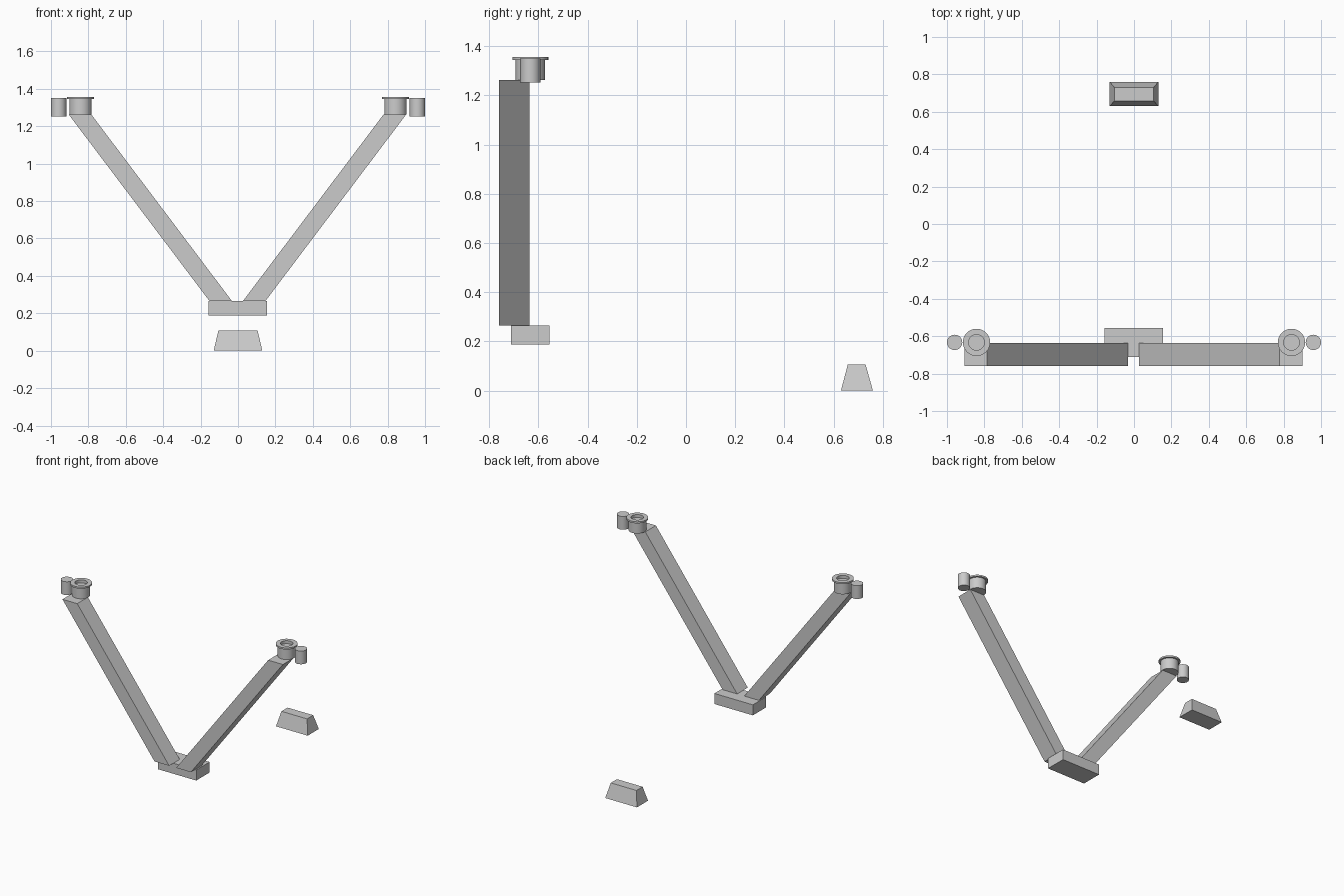
import bpy, bmesh, math

if "Cube" in bpy.data.objects:
    bpy.data.objects.remove(bpy.data.objects["Cube"])


def finish(name, bm, smooth=False):
    bmesh.ops.recalc_face_normals(bm, faces=bm.faces[:])
    mesh = bpy.data.meshes.new(name)
    bm.to_mesh(mesh)
    bm.free()
    obj = bpy.data.objects.new(name, mesh)
    bpy.context.collection.objects.link(obj)
    if smooth:
        bpy.ops.object.select_all(action='DESELECT')
        obj.select_set(True)
        bpy.context.view_layer.objects.active = obj
        bpy.ops.object.shade_smooth_by_angle(angle=math.radians(35))
    return obj


def loft(name, bottom, top):
    """Six-sided solid between two rectangles (x0, x1, y0, y1, z)."""
    bm = bmesh.new()
    rings = []
    for x0, x1, y0, y1, z in (bottom, top):
        rings.append([bm.verts.new((x, y, z)) for x, y in
                      ((x0, y0), (x1, y0), (x1, y1), (x0, y1))])
    a, b = rings
    bm.faces.new(a)
    bm.faces.new(b)
    for i in range(4):
        j = (i + 1) % 4
        bm.faces.new((a[i], a[j], b[j], b[i]))
    return finish(name, bm)


def lathe(name, profile, x, y, sides=32):
    """Closed turned solid; the profile's ends are capped with discs."""
    bm = bmesh.new()
    rings = [[bm.verts.new((x + r * math.cos(2 * math.pi * i / sides),
                            y + r * math.sin(2 * math.pi * i / sides), z))
              for i in range(sides)] for r, z in profile]
    for a, b in zip(rings, rings[1:]):
        for i in range(sides):
            j = (i + 1) % sides
            bm.faces.new((a[i], a[j], b[j], b[i]))
    bm.faces.new(rings[0])
    bm.faces.new(rings[-1])
    return finish(name, bm, smooth=True)


# Separate tapered block at the back
loft("rear_wedge", (-0.13, 0.13, 0.63, 0.76, 0), (-0.105, 0.105, 0.658, 0.73, 0.107))

# Block joining the arms
loft("base_block", (-0.159, 0.156, -0.711, -0.555, 0.187),
     (-0.159, 0.156, -0.711, -0.555, 0.265))

for side, s in (("left", -1), ("right", 1)):
    # Slanted arm
    def span(inner, outer):
        return sorted((s * inner - 0.003, s * outer - 0.003))
    loft(f"{side}_arm", (*span(0.029, 0.149), -0.76, -0.636, 0.265),
         (*span(0.782, 0.903), -0.76, -0.636, 1.264))
    # Flanged cup with a recess in its top
    lathe(f"{side}_cup", [(0.06, 1.264), (0.06, 1.345), (0.073, 1.345),
                          (0.073, 1.357), (0.042, 1.357), (0.042, 1.335)],
          s * 0.842, -0.633)
    # Small outer peg
    lathe(f"{side}_peg", [(0.041, 1.252), (0.041, 1.35)], s * 0.959, -0.633)
